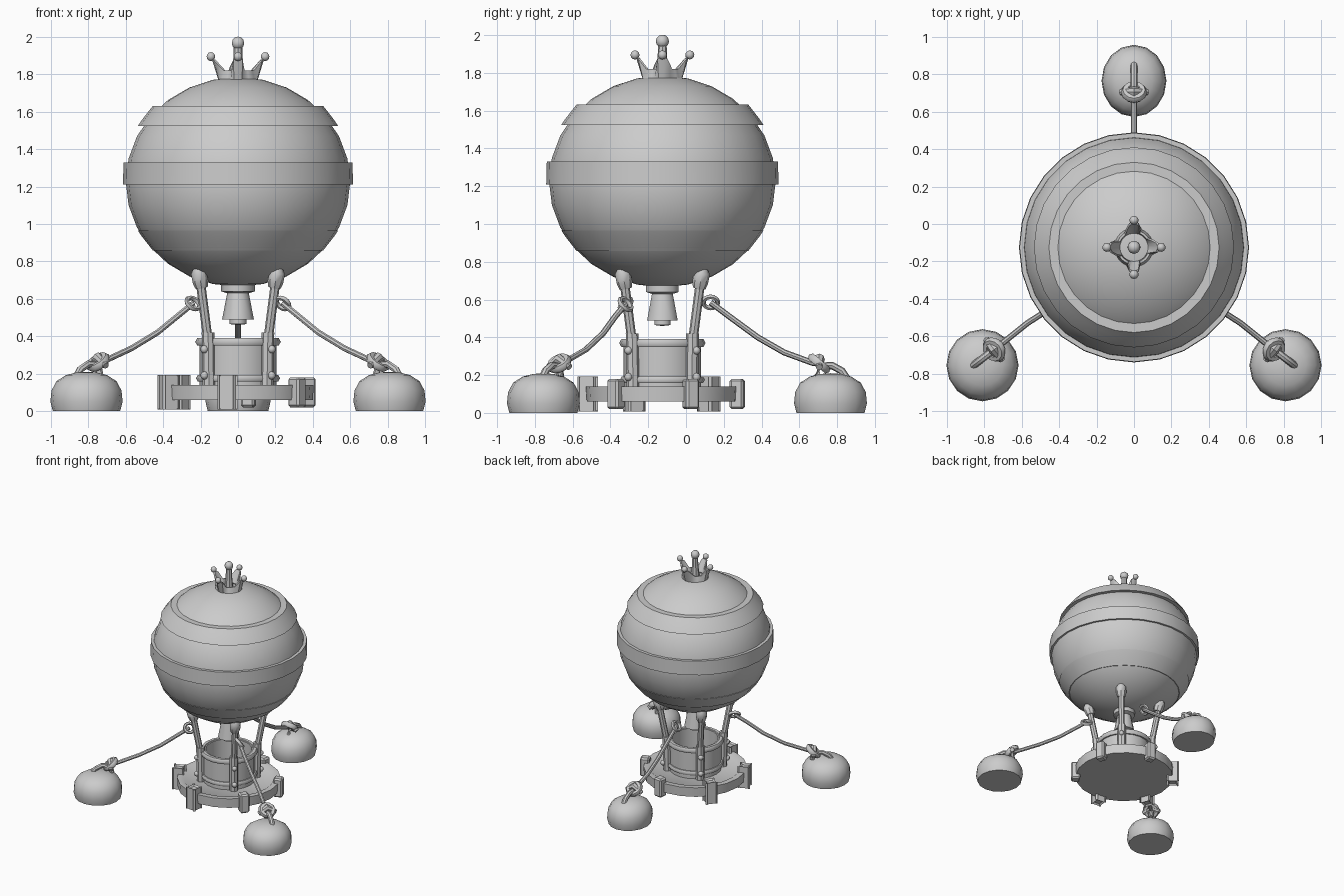
import bpy, bmesh, math
from mathutils import Vector

if "Cube" in bpy.data.objects:
    bpy.data.objects.remove(bpy.data.objects["Cube"])

CY = -0.125  # balloon axis sits slightly toward the front
grey = bpy.data.materials.new("plain grey")
grey.diffuse_color = (0.6, 0.6, 0.6, 1)
grey.use_nodes = True
grey.node_tree.nodes["Principled BSDF"].inputs["Base Color"].default_value = grey.diffuse_color


def finish(bm, name, smooth=40):
    bmesh.ops.recalc_face_normals(bm, faces=bm.faces)
    mesh = bpy.data.meshes.new(name)
    bm.to_mesh(mesh)
    bm.free()
    mesh.materials.append(grey)
    ob = bpy.data.objects.new(name, mesh)
    bpy.context.collection.objects.link(ob)
    if smooth:
        bpy.ops.object.select_all(action='DESELECT')
        ob.select_set(True)
        bpy.context.view_layer.objects.active = ob
        bpy.ops.object.shade_smooth_by_angle(angle=math.radians(smooth))
    return ob


def lathe(name, profile, center=(0, CY), segs=24, closed=False, sx=1, shape=None):
    """Revolve (radius, z) points about a vertical axis."""
    bm = bmesh.new()
    rings = []
    for j, (r, z) in enumerate(profile):
        ring = []
        for i in range(segs):
            a = 2 * math.pi * i / segs
            rr, zz = shape(j, a, r, z) if shape else (r, z)
            ring.append(bm.verts.new((center[0] + rr * sx * math.cos(a),
                                      center[1] + rr * math.sin(a), zz)))
        rings.append(ring)
    pairs = list(zip(rings, rings[1:])) + ([(rings[-1], rings[0])] if closed else [])
    for a, b in pairs:
        for i in range(segs):
            k = (i + 1) % segs
            bm.faces.new((a[i], a[k], b[k], b[i]))
    bmesh.ops.remove_doubles(bm, verts=bm.verts, dist=1e-5)
    return finish(bm, name)


def tube(name, points, radii, segs=8):
    """Round bar through points with a radius at each one."""
    bm = bmesh.new()
    pts = [Vector(p) for p in points]
    rings = []
    for i, p in enumerate(pts):
        d = (pts[min(i + 1, len(pts) - 1)] - pts[max(i - 1, 0)]).normalized()
        u = d.cross(Vector((0, 1, 0.01)) if abs(d.z) > .9 else Vector((0, 0, 1))).normalized()
        v = d.cross(u)
        r = radii[i] if isinstance(radii, (list, tuple)) else radii
        rings.append([bm.verts.new(p + r * (u * math.cos(t) + v * math.sin(t)))
                      for t in (2 * math.pi * k / segs for k in range(segs))])
    for a, b in zip(rings, rings[1:]):
        for k in range(segs):
            bm.faces.new((a[k], a[(k + 1) % segs], b[(k + 1) % segs], b[k]))
    bm.faces.new(rings[0])
    bm.faces.new(rings[-1])
    return finish(bm, name)


def ball(name, loc, r, segs=10):
    bm = bmesh.new()
    bmesh.ops.create_uvsphere(bm, u_segments=segs, v_segments=segs // 2 + 1, radius=r)
    bmesh.ops.translate(bm, verts=bm.verts, vec=loc)
    return finish(bm, name, 60)


def ring(name, loc, R, r, normal=(0, 0, 1), segs=16):
    """Torus facing along normal."""
    bpy.ops.mesh.primitive_torus_add(major_radius=R, minor_radius=r, location=loc,
                                     major_segments=segs, minor_segments=6,
                                     rotation=Vector(normal).to_track_quat('Z', 'Y').to_euler())
    ob = bpy.context.object
    ob.name = name
    ob.data.materials.append(grey)
    bpy.ops.object.shade_smooth_by_angle(angle=math.radians(60))
    return ob


# Balloon envelope
arc = [math.pi * (i / 14 - 0.5) for i in range(15)]
lathe("balloon", [(0.6 * math.cos(t) if abs(t) < 1.57 else 0, 1.225 + 0.56 * math.sin(t))
                  for t in arc], segs=28)

# Raised bands, the lower one mirroring the upper one
lathe("middle_band", [(.57, 1.21), (.615, 1.21), (.612, 1.33), (.57, 1.33)], segs=28, closed=True)
band = [(.47, 1.53), (.535, 1.525), (.515, 1.555), (.48, 1.60), (.455, 1.632), (.39, 1.632)]
lathe("upper_band", band, segs=28, closed=True)
lathe("lower_band", [(r, 2.49 - z) for r, z in band], segs=28, closed=True)


# Crown with four points and a centre finial
def crown_shape(j, a, r, z):
    k = max(0, abs(math.cos(2 * a)) if math.cos(4 * a) > 0 else 0) ** 3
    if j in (2, 3):
        return r + 0.05 * k, z + 0.07 * k
    return r, z


lathe("crown", [(.085, 1.76), (.105, 1.77), (.092, 1.82), (.08, 1.82), (.075, 1.785)],
      segs=32, closed=True, shape=crown_shape)
for i in range(4):
    a = i * math.pi / 2
    ball("crown_ball", (.145 * math.cos(a), CY + .145 * math.sin(a), 1.895), .024)
tube("crown_finial", [(0, CY, 1.77), (0, CY, 1.87), (0, CY, 1.96)], [.036, .026, .022])
ball("crown_top_ball", (0, CY, 1.967), .035)

# Burner under the balloon
lathe("burner", [(0, .70), (.09, .70), (.09, .64), (.058, .63), (.085, .49),
                 (.045, .49), (.045, .465), (0, .46)], segs=10)

# Base platform with feet
lathe("platform", [(0, .06), (.40, .06), (.405, .14), (.36, .14), (.34, .125), (0, .125)], segs=20)
for i in range(6):
    a = math.radians(22 + 60 * i)
    bm = bmesh.new()
    bmesh.ops.create_cube(bm, size=1)
    for v in bm.verts:
        x, y = v.co.x * .075 + .40, v.co.y * .075
        v.co = (x * math.cos(a) - y * math.sin(a),
                CY + x * math.sin(a) + y * math.cos(a), .10 + v.co.z * .16)
    bmesh.ops.bevel(bm, geom=bm.edges[:], offset=.012, segments=1, affect='EDGES')
    finish(bm, "platform_foot", 0)

# Open basket with rims
lathe("basket", [(0, .12), (.205, .12), (.205, .385), (.18, .385), (.18, .15), (0, .15)], segs=20)
ring("basket_rim", (0, CY, .37), .205, .024, segs=20)
ring("basket_lower_ring", (0, CY, .175), .205, .02, segs=20)

# Four struts from basket to balloon
for sx in (-1, 1):
    for sy in (-1, 1):
        def at(d, z):
            return (sx * d, CY + sy * d, z)
        tube("strut", [at(.15, .30), at(.205, .72)], .025)
        tube("strut_sleeve", [at(.155, .13), at(.16, .42)], .034)
        tube("strut_cap", [at(.195, .66), at(.20, .69), at(.21, .74), at(.213, .765)],
             [.034, .042, .042, .025])
        for z in (.19, .33):
            ball("strut_bolt", at(.18, z), .022, 8)

# Ropes tied to three ground weights
side = [(.24, -.32, .575), (.32, -.375, .51), (.43, -.44, .42), (.57, -.53, .335), (.72, -.65, .265)]
back = [(0, .13, .585), (0, .23, .51), (0, .38, .40), (0, .52, .32), (0, .67, .265)]
dome = [(0, 0), (.18, 0), (.193, .05), (.187, .11), (.16, .16), (.11, .192), (.055, .206), (0, .21)]
for rope, cen, squash in ((side, (.81, -.755), 1),
                          ([(-x, y, z) for x, y, z in side], (-.81, -.755), 1),
                          (back, (0, .765), .9)):
    out = (Vector((*cen, 0)) - Vector((rope[0][0], rope[0][1], 0))).normalized()
    perp = Vector((-out.y, out.x, 0))
    knot = Vector((rope[-1][0], rope[-1][1], .262)) + out * .035
    lathe("ground_weight", dome, center=cen, segs=16, sx=squash)
    tube("rope", rope + [tuple(knot)], .016)
    ring("rope_eye", rope[0], .038, .013, perp + Vector((0, 0, .8)))
    # knot made of a crossing wrap and a turned loop
    ring("knot_wrap", knot, .048, .023, out + Vector((0, 0, 1.2)), 12)
    tube("knot_cross", [knot - perp * .07 - Vector((0, 0, .02)), knot + Vector((0, 0, .022)),
                        knot + perp * .07 - Vector((0, 0, .02))], [.018, .03, .018])
    # bent handle on top of the weight
    tube("weight_handle", [knot - out * .01 - Vector((0, 0, .07)), knot - Vector((0, 0, .012)),
                           knot + out * .07 - Vector((0, 0, .012)),
                           knot + out * .12 - Vector((0, 0, .04)),
                           knot + out * .15 - Vector((0, 0, .085))], .02)
